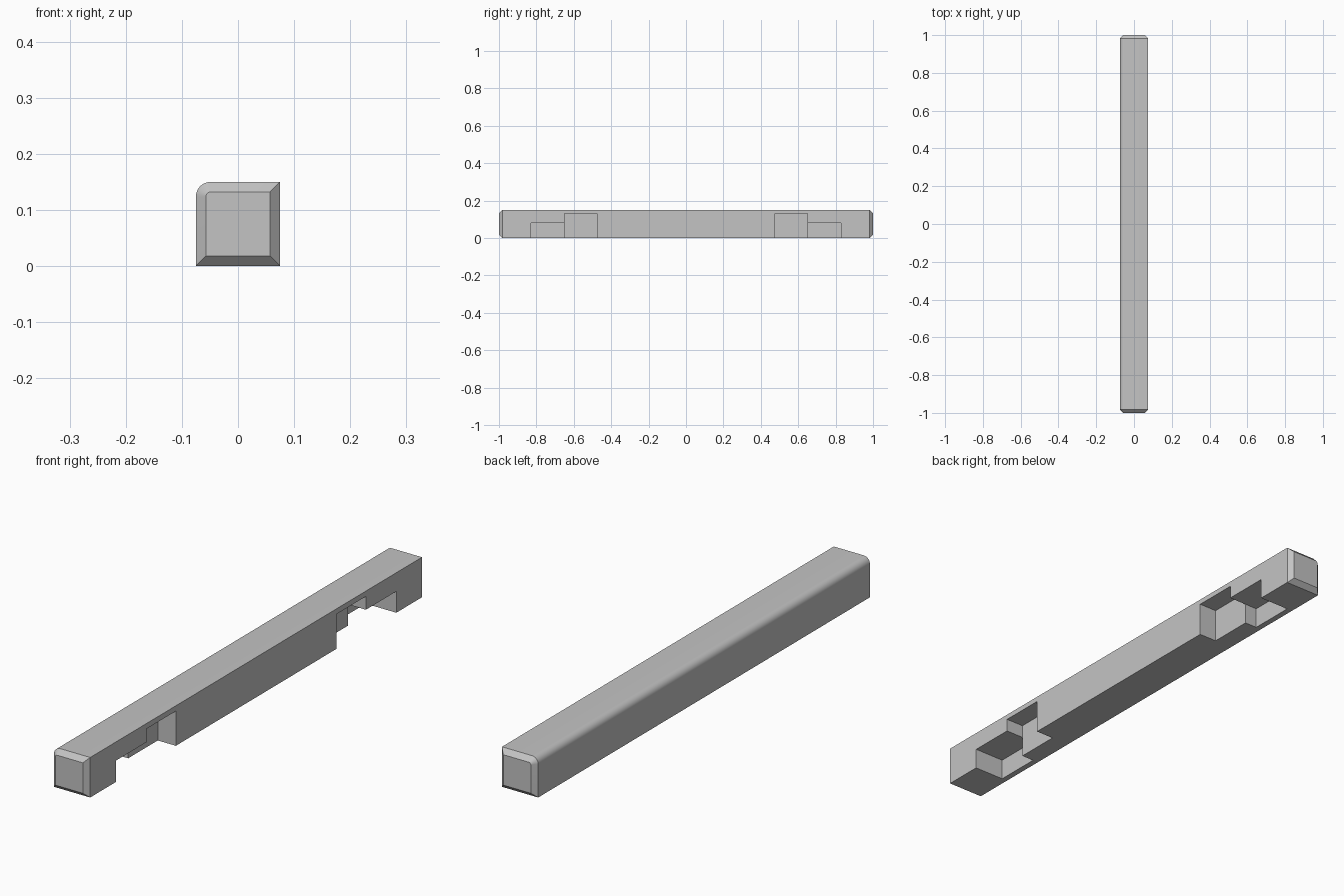
import bpy, bmesh, math

default = bpy.data.objects.get("Cube")
if default:
    bpy.data.objects.remove(default, do_unlink=True)

HALF = 0.075      # half the beam width
CHAMFER = 0.018   # chamfer on both ends
RADIUS = 0.026    # rounded upper edge
STEPS = 8

grey = bpy.data.materials.new("grey")
grey.use_nodes = True
colour = (0.55, 0.55, 0.55, 1)
grey.diffuse_color = colour
grey.node_tree.nodes["Principled BSDF"].inputs["Base Color"].default_value = colour


def add_object(name, bm):
    bmesh.ops.recalc_face_normals(bm, faces=bm.faces)
    mesh = bpy.data.meshes.new(name)
    bm.to_mesh(mesh)
    bm.free()
    mesh.materials.append(grey)
    obj = bpy.data.objects.new(name, mesh)
    bpy.context.collection.objects.link(obj)
    return obj


def section(inset):
    """Square outline with one rounded upper corner, shrunk by inset."""
    h, r = HALF - inset, RADIUS - inset
    points = [(-h, -h), (h, -h), (h, h)]
    for i in range(STEPS + 1):
        a = math.pi / 2 * (1 + i / STEPS)
        points.append((-h + r + r * math.cos(a), h - r + r * math.sin(a)))
    return points


# Beam: outline swept along y, narrowing at both ends
bm = bmesh.new()
rings = []
for y, inset in ((-1, CHAMFER), (CHAMFER - 1, 0), (1 - CHAMFER, 0), (1, CHAMFER)):
    rings.append([bm.verts.new((x, y, z + HALF)) for x, z in section(inset)])
for a, b in zip(rings, rings[1:]):
    for i in range(len(a)):
        j = (i + 1) % len(a)
        bm.faces.new((a[i], a[j], b[j], b[i]))
bm.faces.new(rings[0])
bm.faces.new(rings[-1])
beam = add_object("beam", bm)


def cut_notch(name, y_near, y_far, top, depth, side):
    """Cut a notch open to the underside and the +x face."""
    low, margin = -0.05, 0.05
    bm = bmesh.new()
    bmesh.ops.create_cube(bm, size=1)
    for v in bm.verts:
        v.co.x = HALF + margin if v.co.x > 0 else HALF - depth
        v.co.y = side * (y_far if v.co.y > 0 else y_near)
        v.co.z = top if v.co.z > 0 else low
    cutter = add_object(name, bm)
    cutter.hide_render = True
    mod = beam.modifiers.new(name, 'BOOLEAN')
    mod.operation = 'DIFFERENCE'
    mod.solver = 'EXACT'
    mod.object = cutter
    bpy.ops.object.modifier_apply(modifier=name)
    bpy.data.objects.remove(cutter, do_unlink=True)


# Stepped joint notches, mirrored front to back
bpy.context.view_layer.objects.active = beam
beam.select_set(True)
for end, side in (("front", -1), ("back", 1)):
    cut_notch(end + "_tall_notch", 0.475, 0.65, 0.13, 0.075, side)
    cut_notch(end + "_low_notch", 0.65, 0.83, 0.08, 0.127, side)

bpy.ops.object.shade_smooth_by_angle(angle=math.radians(30))
